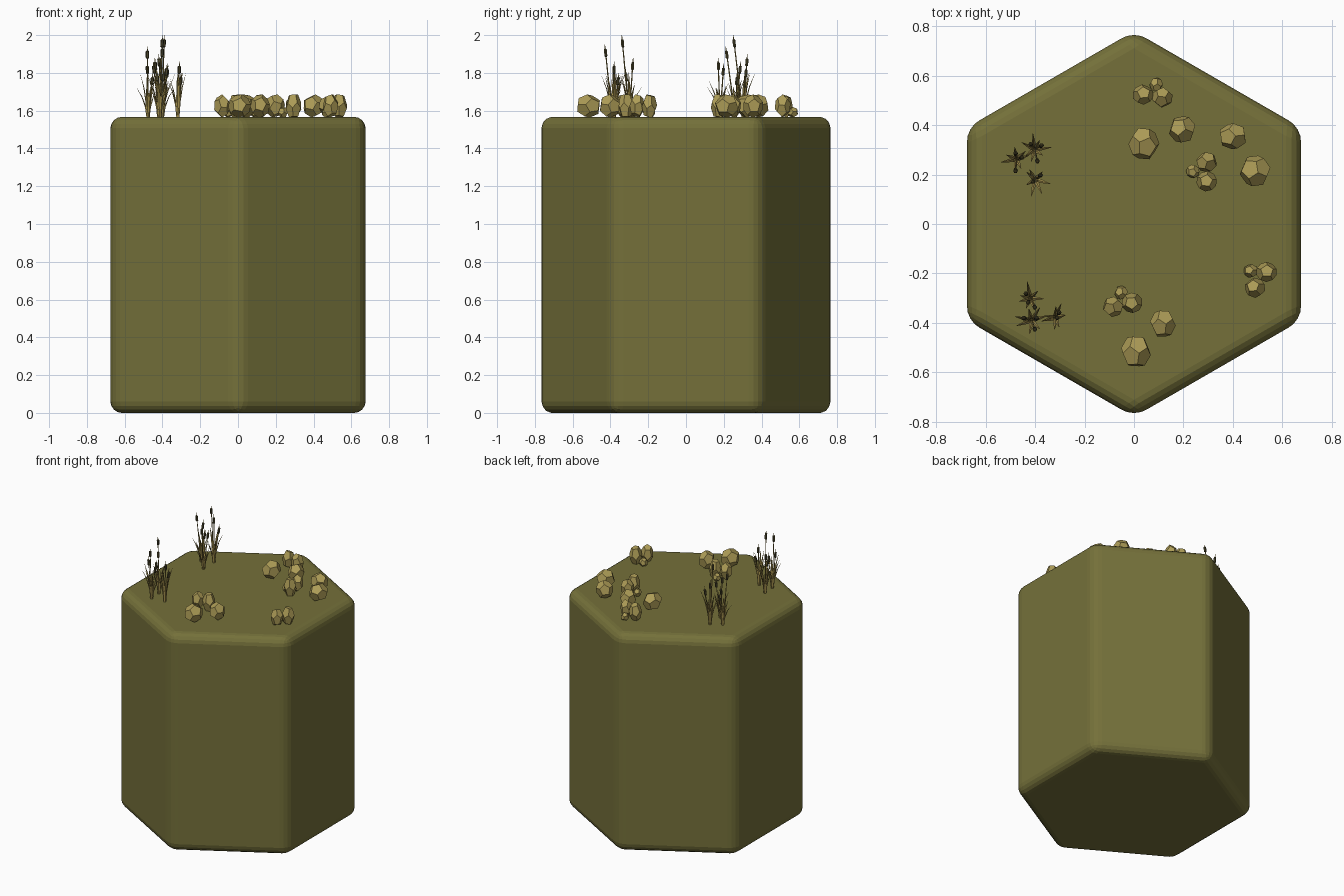
import bpy, bmesh, math, random
from mathutils import Vector, Euler

if "Cube" in bpy.data.objects:
    bpy.data.objects.remove(bpy.data.objects["Cube"])

random.seed(4)
TOP = 1.567


def material(name, rgb):
    m = bpy.data.materials.new(name)
    m.diffuse_color = (*rgb, 1)
    m.use_nodes = True
    m.node_tree.nodes["Principled BSDF"].inputs["Base Color"].default_value = m.diffuse_color
    return m


EARTH = material("olive_earth", (0.176, 0.163, 0.042))
STONE = material("tan_stone", (0.420, 0.335, 0.095))
LEAF = material("dry_leaf", (0.400, 0.300, 0.080))
HEAD = material("dark_seed_head", (0.075, 0.065, 0.025))


def make_object(name, bm, *mats):
    bmesh.ops.recalc_face_normals(bm, faces=bm.faces)
    mesh = bpy.data.meshes.new(name)
    bm.to_mesh(mesh)
    bm.free()
    ob = bpy.data.objects.new(name, mesh)
    for m in mats:
        mesh.materials.append(m)
    bpy.context.collection.objects.link(ob)
    return ob


def tube(bm, points, widths, sides=4, flat=1.0, angle=0.0, mat=0):
    """Loft a horizontal ring (flattened along 'angle') through the points."""
    rings = []
    for p, w in zip(points, widths):
        ring = []
        for i in range(sides):
            t = 2 * math.pi * i / sides
            u, v = w * flat * math.cos(t), w * math.sin(t)
            ring.append(bm.verts.new((p[0] + u * math.cos(angle) - v * math.sin(angle),
                                      p[1] + u * math.sin(angle) + v * math.cos(angle), p[2])))
        rings.append(ring)
    faces = [bm.faces.new(rings[0]), bm.faces.new(rings[-1])]
    for a, b in zip(rings, rings[1:]):
        for i in range(sides):
            j = (i + 1) % sides
            faces.append(bm.faces.new((a[i], a[j], b[j], b[i])))
    for f in faces:
        f.material_index = mat


# Hexagonal ground column with rounded edges
bm = bmesh.new()
R = 0.676 / math.cos(math.pi / 6)
ring = [bm.verts.new((R * math.sin(i * math.pi / 3), R * math.cos(i * math.pi / 3), 0)) for i in range(6)]
base = bm.faces.new(ring)
ext = bmesh.ops.extrude_face_region(bm, geom=[base], use_keep_orig=True)
bmesh.ops.translate(bm, vec=(0, 0, TOP), verts=[v for v in ext["geom"] if isinstance(v, bmesh.types.BMVert)])
column = make_object("hex_column", bm, EARTH)
bev = column.modifiers.new("rounded_edges", "BEVEL")
bev.width, bev.segments = 0.06, 4


# Faceted dodecahedron stones: x, y, radius, height
def stone(name, x, y, r, h):
    g = (1 + 5 ** 0.5) / 2
    pts = [Vector((a, b, c)) for a in (-1, 1) for b in (-1, 1) for c in (-1, 1)]
    for a in (-1 / g, 1 / g):
        for b in (-g, g):
            pts += [Vector((0, a, b)), Vector((a, b, 0)), Vector((b, 0, a))]
    rot = Euler([random.uniform(0, 6.28) for _ in range(3)]).to_matrix()
    pts = [rot @ p for p in pts]
    size = [max(p[i] for p in pts) for i in range(3)]
    bm = bmesh.new()
    for p in pts:
        bm.verts.new((x + p.x / size[0] * r, y + p.y / size[1] * r,
                      TOP - 0.003 + h / 2 + p.z / size[2] * h / 2))
    bmesh.ops.convex_hull(bm, input=bm.verts)
    bmesh.ops.dissolve_limit(bm, angle_limit=0.02, verts=bm.verts, edges=bm.edges)
    make_object(name, bm, STONE)


BIG = [(0.04, 0.325, .063), (0.195, 0.383, .053), (0.40, 0.355, .052),
       (0.49, 0.215, .062), (0.117, -0.403, .052), (0.008, -0.516, .06)]
MEDIUM = [(0.036, 0.524), (0.115, 0.512), (0.294, 0.25), (0.294, 0.173),
          (0.536, -0.194), (0.49, -0.258), (-0.085, -0.335), (-0.008, -0.319)]
SMALL = [(0.09, 0.565), (0.238, 0.213), (0.472, -0.19), (-0.052, -0.278)]
for x, y, r in BIG:
    stone("boulder", x, y, r, 0.122)
for x, y in MEDIUM:
    stone("standing_stone", x, y, 0.041, 0.122)
for x, y in SMALL:
    stone("pebble", x, y, 0.027, 0.055)


# Reed clumps: root position, then the tip of each stalk
CLUMPS = [((-0.476, 0.262), [(-0.48, 0.21, 1.94), (-0.48, 0.29, 1.86), (-0.45, 0.27, 1.80)]),
          ((-0.403, 0.302), [(-0.39, 0.25, 2.0), (-0.42, 0.325, 1.90), (-0.37, 0.32, 1.84)]),
          ((-0.400, 0.180), [(-0.41, 0.17, 1.88), (-0.375, 0.20, 1.85)]),
          ((-0.420, -0.300), [(-0.40, -0.34, 2.0), (-0.44, -0.28, 1.88), (-0.43, -0.32, 1.82)]),
          ((-0.415, -0.390), [(-0.40, -0.43, 1.95), (-0.45, -0.38, 1.86), (-0.39, -0.38, 1.82)]),
          ((-0.318, -0.379), [(-0.31, -0.38, 1.86), (-0.30, -0.355, 1.80)])]
for (x, y), tips in CLUMPS:
    bm = bmesh.new()
    # curved leaf blades fanning outward
    for i in range(7):
        a = i * 2 * math.pi / 7 + random.uniform(-0.3, 0.3)
        h, reach = random.uniform(0.14, 0.24), random.uniform(0.035, 0.065)
        pts = [(x + math.cos(a) * (0.006 + reach * t ** 2), y + math.sin(a) * (0.006 + reach * t ** 2),
                TOP - 0.005 + h * t) for t in (0, 0.35, 0.7, 1)]
        tube(bm, pts, (0.006, 0.009, 0.006, 0.0008), flat=0.4, angle=a)
    # stalks with a seed head and a fine tip
    root = Vector((x, y, TOP - 0.005))
    for tip in tips:
        tip = Vector(tip)
        d = (tip - root).normalized()
        lo, hi = tip - d * 0.065, tip - d * 0.023
        tube(bm, [root, lo], (0.004, 0.003), mat=0)
        tube(bm, [lo, lo + d * 0.004, hi - d * 0.004, hi], (0.005, 0.009, 0.009, 0.005), sides=6, mat=1)
        tube(bm, [hi, tip], (0.003, 0.001), mat=0)
    make_object("reed_clump", bm, LEAF, HEAD)
